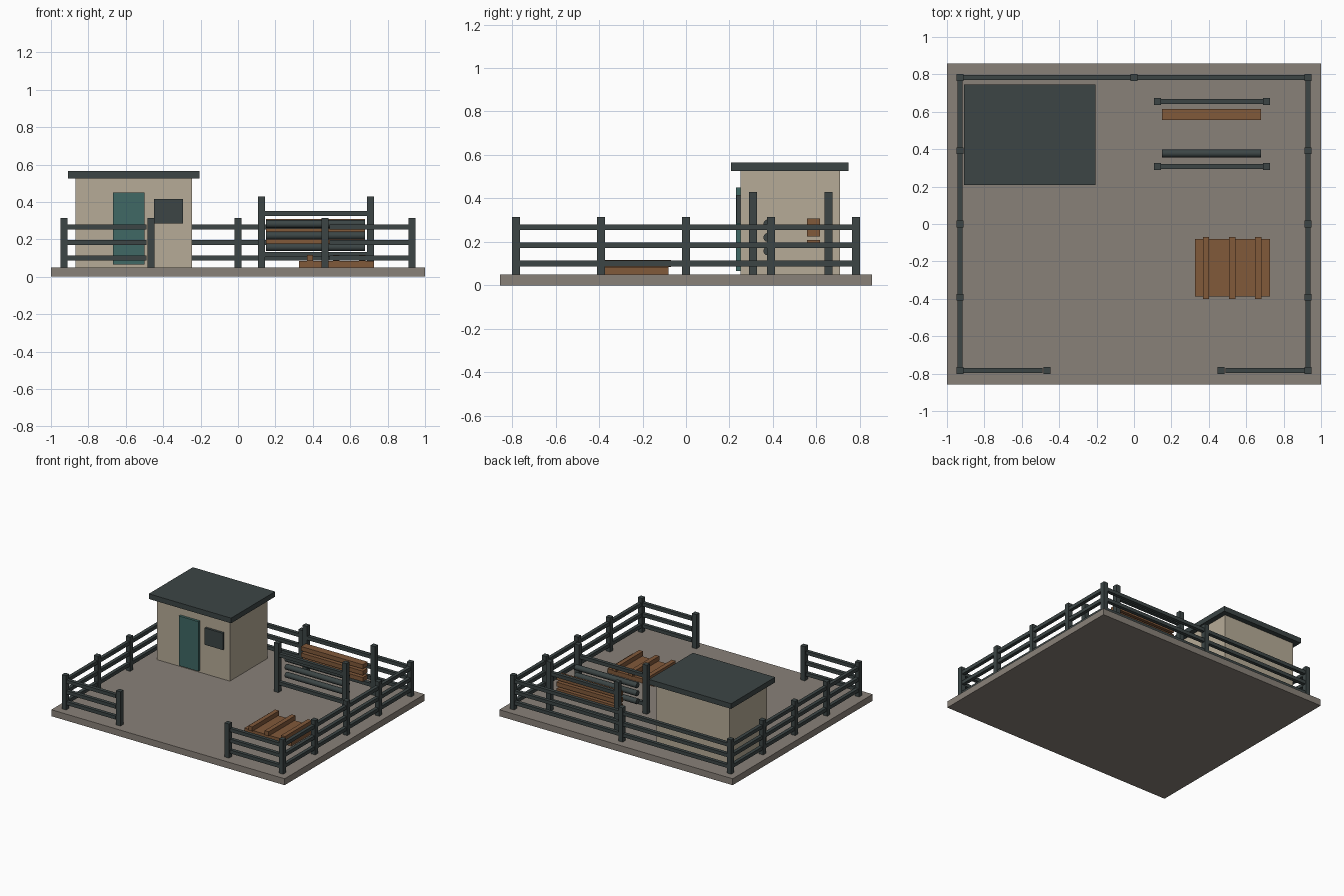
import bpy
from math import pi

if "Cube" in bpy.data.objects:
    bpy.data.objects.remove(bpy.data.objects["Cube"])


def material(name, rgb):
    m = bpy.data.materials.new(name)
    m.diffuse_color = (*rgb, 1)
    m.use_nodes = True
    m.node_tree.nodes["Principled BSDF"].inputs["Base Color"].default_value = m.diffuse_color
    return m


CONCRETE = material("concrete", (0.25, 0.22, 0.19))
PLASTER = material("plaster", (0.47, 0.41, 0.31))
STEEL = material("dark_steel", (0.045, 0.06, 0.06))
TEAL = material("teal_paint", (0.05, 0.14, 0.13))
WOOD = material("timber", (0.22, 0.10, 0.042))


def box(name, x0, x1, y0, y1, z0, z1, mat):
    bpy.ops.mesh.primitive_cube_add(size=1, location=((x0 + x1) / 2, (y0 + y1) / 2, (z0 + z1) / 2))
    o = bpy.context.object
    o.name = name
    o.scale = (x1 - x0, y1 - y0, z1 - z0)
    bpy.ops.object.transform_apply(location=False, rotation=False)
    o.data.materials.append(mat)
    return o


def post(name, x, y, top):
    h = 0.0185
    return box(name, x - h, x + h, y - h, y + h, 0.05, top, STEEL)


def rail(name, xa, ya, xb, yb, z):
    h = 0.0135
    dx, dy = (0, h) if ya == yb else (h, 0)
    return box(name, xa - dx, xb + dx, ya - dy, yb + dy, z - h, z + h, STEEL)


# Yard slab
box("yard_slab", -1, 1, -0.857, 0.857, 0, 0.05, CONCRETE)

# Perimeter fence, open in the middle of the front
FX, FY, GATE = 0.93, 0.783, 0.465
for s in (-1, 1):
    for i in range(5):
        post("fence_post", s * FX, -FY + i * FY / 2, 0.315)
    post("gate_post", s * GATE, -FY, 0.315)
post("back_fence_post", 0, FY, 0.315)
for z in (0.10, 0.184, 0.267):
    rail("back_fence_rail", -FX, FY, FX, FY, z)
    rail("front_left_fence_rail", -FX, -FY, -0.49, -FY, z)
    rail("front_right_fence_rail", 0.49, -FY, FX, -FY, z)
    for s in (-1, 1):
        rail("side_fence_rail", s * FX, -FY, s * FX, FY, z)

# Hut with roof slab, door and window
box("hut_walls", -0.87, -0.245, 0.25, 0.708, 0.05, 0.525, PLASTER)
box("hut_roof", -0.91, -0.205, 0.208, 0.747, 0.525, 0.565, STEEL)
box("hut_door", -0.668, -0.5, 0.23, 0.252, 0.065, 0.45, TEAL)
box("hut_window", -0.448, -0.293, 0.232, 0.252, 0.285, 0.415, STEEL)

# Storage rack frames
for y in (0.308, 0.655):
    for x in (0.125, 0.708):
        post("rack_post", x, y, 0.43)
    for z in (0.12, 0.337):
        rail("rack_rail", 0.107, y, 0.726, y, z)

# Stored planks and pipes
for i in range(3):
    z = 0.175 + i * 0.05
    box("stored_plank", 0.15, 0.68, 0.556, 0.616, z, z + 0.033, WOOD)
    bpy.ops.mesh.primitive_cylinder_add(vertices=12, radius=0.021, depth=0.53,
                                        location=(0.415, 0.377, 0.158 + i * 0.062), rotation=(0, pi / 2, 0))
    pipe = bpy.context.object
    pipe.name = "stored_pipe"
    pipe.data.materials.append(STEEL)
    bpy.ops.object.shade_smooth_by_angle()

# Pallet with three cross battens
box("pallet_base", 0.325, 0.728, -0.387, -0.08, 0.05, 0.083, WOOD)
for x in (0.385, 0.525, 0.665):
    box("pallet_batten", x - 0.017, x + 0.017, -0.4, -0.07, 0.083, 0.117, WOOD)
